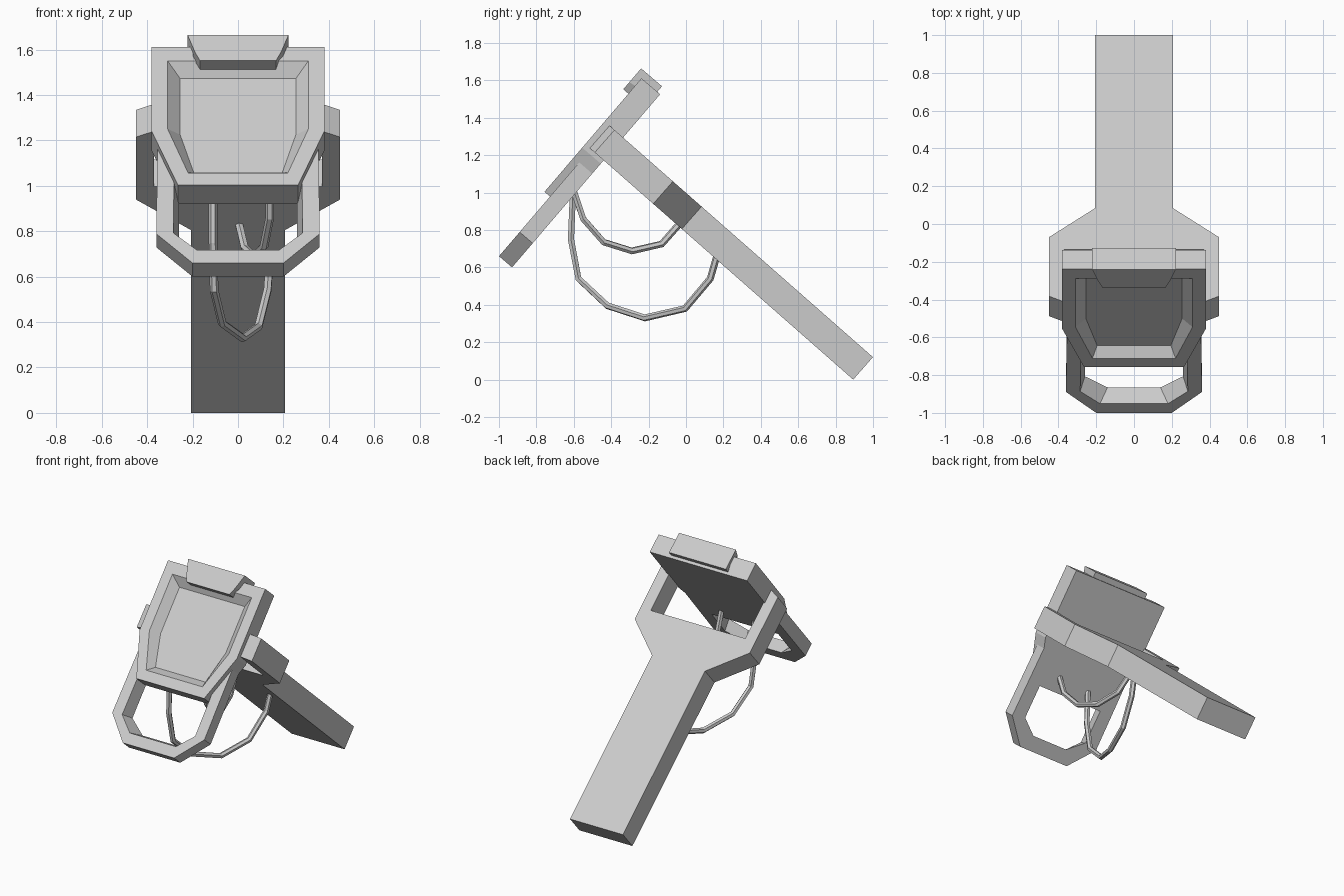
import bpy, bmesh
from mathutils import Vector

if "Cube" in bpy.data.objects:
    bpy.data.objects.remove(bpy.data.objects["Cube"])


def mirrored(half):
    """Close a right-hand half outline (x, s) by mirroring it across x = 0."""
    return half + [(-x, s) for x, s in reversed(half)]


def loft(name, loops, origin, along, normal):
    """Skin stacked outlines [(half_outline, height), ...] in a tilted frame."""
    o, u, n = Vector(origin), Vector(along), Vector(normal)
    bm = bmesh.new()
    rings = []
    for half, t in loops:
        rings.append([bm.verts.new(o + Vector((x, 0, 0)) + u * s + n * t)
                      for x, s in mirrored(half)])
    for a, b in zip(rings, rings[1:]):
        for i in range(len(a)):
            j = (i + 1) % len(a)
            bm.faces.new((a[i], a[j], b[j], b[i]))
    bm.faces.new(rings[0][::-1])
    bm.faces.new(rings[-1])
    bmesh.ops.recalc_face_normals(bm, faces=bm.faces)
    me = bpy.data.meshes.new(name)
    bm.to_mesh(me)
    bm.free()
    ob = bpy.data.objects.new(name, me)
    bpy.context.collection.objects.link(ob)
    return ob


def wire(name, pts, radius=0.019):
    """Low-poly cable through a few points."""
    cu = bpy.data.curves.new(name, 'CURVE')
    cu.dimensions = '3D'
    cu.bevel_depth = radius
    cu.bevel_resolution = 1
    cu.use_fill_caps = True
    sp = cu.splines.new('POLY')
    sp.use_smooth = False
    sp.points.add(len(pts) - 1)
    for p, co in zip(sp.points, pts):
        p.co = (*co, 1)
    ob = bpy.data.objects.new(name, cu)
    bpy.context.collection.objects.link(ob)
    return ob


# Forked support arm, sloping down to the back
arm_frame = ((0, 0.894, 0), (0, -0.751, 0.66), (0, 0.66, 0.751))
arm = [(0.207, 0), (0.207, 1.22), (0.45, 1.424), (0.45, 1.84),
       (0.37, 1.88), (0.37, 1.51)]
loft("forked_arm", [(arm, 0), (arm, 0.16)], *arm_frame)

# Tilted head plate with recessed front panel
head_frame = ((0, -0.93, 0.60), (0, 0.65, 0.76), (0, -0.76, 0.65))
outer = [(0.265, 0.42), (0.38, 0.73), (0.38, 1.218)]
rim = [(0.22, 0.49), (0.31, 0.744), (0.31, 1.139)]
floor = [(0.195, 0.535), (0.255, 0.755), (0.255, 1.08)]
loft("head_plate", [(outer, 0), (outer, 0.131), (rim, 0.131), (floor, 0.08)],
     *head_frame)

# Tapered block on the top edge of the plate
block = [(0.165, 1.11), (0.222, 1.18), (0.222, 1.257)]
block_front = [(0.168, 1.11), (0.19, 1.16), (0.222, 1.257)]
loft("top_block", [(block, 0.02), (block_front, 0.167)], *head_frame)

# Lower U-shaped guard with slanted inner walls
guard_out = [(0.2, 0), (0.36, 0.17), (0.355, 0.66)]
guard_front = guard_out + [(0.28, 0.66), (0.285, 0.175), (0.18, 0.075)]
guard_back = guard_out + [(0.26, 0.66), (0.26, 0.19), (0.14, 0.10)]
loft("lower_guard", [(guard_back, 0), (guard_front, 0.092)], *head_frame)

# Two hanging cables between plate and arm
wire("long_cable", [(-0.11, -0.605, 0.99), (-0.11, -0.615, 0.75),
                    (-0.105, -0.575, 0.54), (-0.07, -0.42, 0.395),
                    (0.02, -0.22, 0.33), (0.09, -0.005, 0.38),
                    (0.13, 0.13, 0.54), (0.14, 0.17, 0.68)])
wire("short_cable", [(0.14, -0.60, 1.01), (0.14, -0.55, 0.86),
                     (0.115, -0.44, 0.735), (0.07, -0.29, 0.688),
                     (0.03, -0.13, 0.725), (0.0, -0.02, 0.85)])
